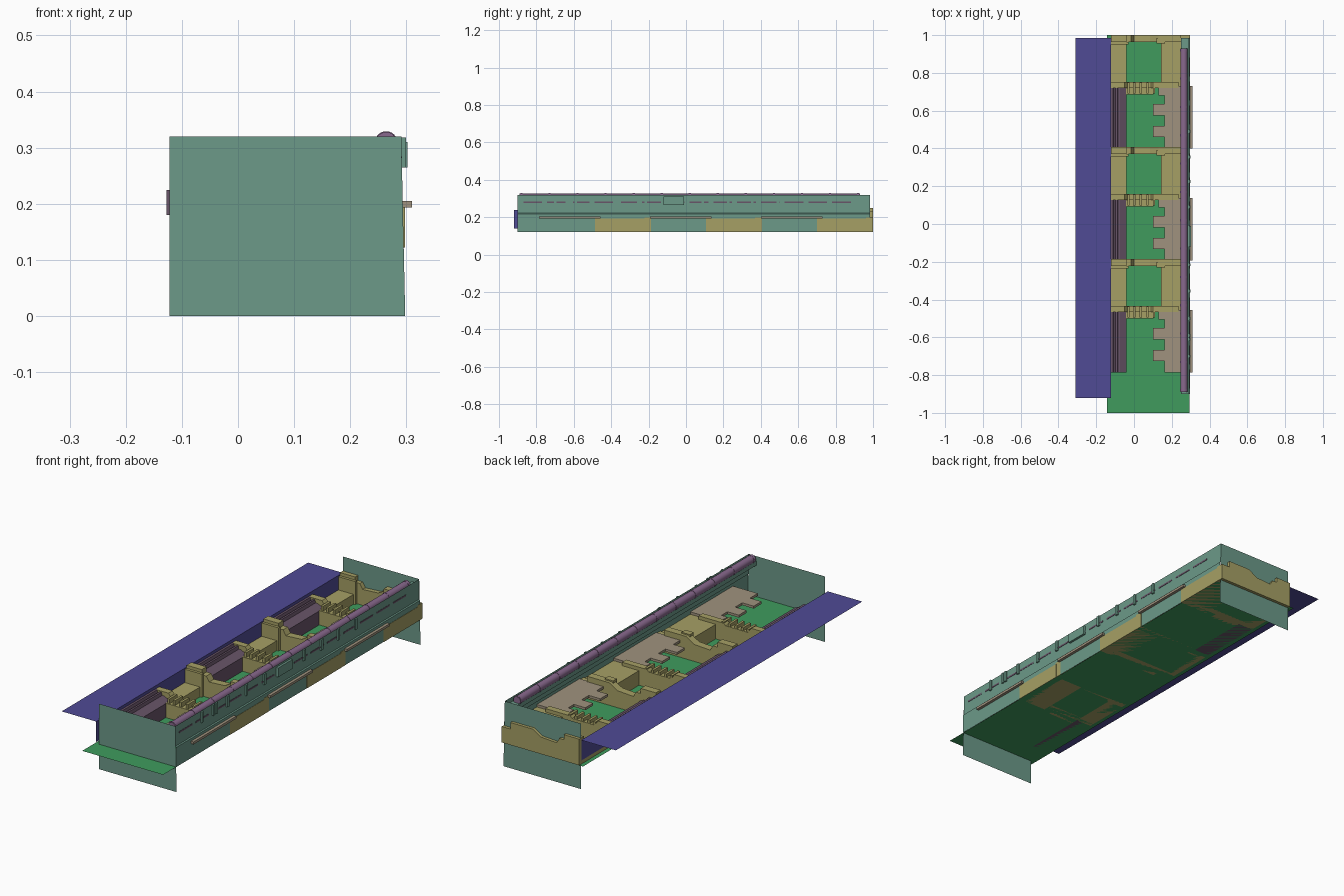
import bpy, math

if "Cube" in bpy.data.objects:
    bpy.data.objects.remove(bpy.data.objects["Cube"])


def mat(name, r, g, b):
    m = bpy.data.materials.new(name)
    m.diffuse_color = (r, g, b, 1)
    m.use_nodes = True
    m.node_tree.nodes["Principled BSDF"].inputs["Base Color"].default_value = m.diffuse_color
    return m


GREEN = mat("green", 0.05, 0.33, 0.11)
TEAL = mat("teal", 0.15, 0.32, 0.25)
BLUE = mat("violet", 0.08, 0.07, 0.30)
YELLOW = mat("yellow", 0.38, 0.35, 0.13)
TAUPE = mat("taupe", 0.35, 0.29, 0.21)
MAUVE = mat("mauve", 0.14, 0.09, 0.14)
PINK = mat("pink", 0.25, 0.14, 0.27)


def mesh(name, verts, faces, m):
    me = bpy.data.meshes.new(name)
    me.from_pydata(verts, [], faces)
    me.materials.append(m)
    ob = bpy.data.objects.new(name, me)
    bpy.context.collection.objects.link(ob)
    return ob


def extrude(name, pts, axis, a, b, m):
    """Prism: pts are (x, z) when axis is 'y', (x, y) when axis is 'z'."""
    n = len(pts)
    if sum(p[0] * q[1] - q[0] * p[1] for p, q in zip(pts, pts[1:] + pts[:1])) < 0:
        pts = pts[::-1]
    if axis == 'y':
        verts = [(p, b, q) for p, q in pts] + [(p, a, q) for p, q in pts]
    else:
        verts = [(p, q, a) for p, q in pts] + [(p, q, b) for p, q in pts]
    faces = [tuple(reversed(range(n))), tuple(range(n, 2 * n))]
    faces += [(i, (i + 1) % n, n + (i + 1) % n, n + i) for i in range(n)]
    return mesh(name, verts, faces, m)


def box(name, x0, x1, y0, y1, z0, z1, m):
    return extrude(name, [(x0, y0), (x1, y0), (x1, y1), (x0, y1)], 'z', z0, z1, m)


def quad(name, a, b, c, d, m):
    return mesh(name, [a, b, c, d], [(0, 1, 2, 3)], m)


F = 0.122           # floor height
Y0, Y1 = -0.9, 0.985

# floor sheet and the two end sheets
quad("floor", (-0.143, -1, F), (0.295, -1, F), (0.295, 1, F), (-0.143, 1, F), GREEN)
for name, y in (("front_end_plate", Y0), ("back_end_plate", Y1)):
    quad(name, (-0.122, y, 0), (0.298, y, 0), (0.291, y, 0.32), (-0.122, y, 0.32), TEAL)

# left sheet: low wall bent outwards into a wide flap
mesh("left_flap", [(x, y, z) for y in (-0.92, Y1)
                   for x, z in ((-0.123, 0.14), (-0.123, 0.24), (-0.31, 0.24))],
     [(0, 3, 4, 1), (1, 4, 5, 2)], BLUE)

# right wall with a small step and an inner ledge carrying the tube
wall = [(0.296, F), (0.296, 0.218), (0.291, 0.222), (0.291, 0.32)]
mesh("right_wall", [(x, y, z) for y in (Y0, Y1) for x, z in wall],
     [(i, i + 4, i + 5, i + 1) for i in range(3)], TEAL)
box("tube_ledge", 0.25, 0.290, Y0, Y1, 0.275, 0.297, TEAL)

# segmented tube
bpy.ops.mesh.primitive_cylinder_add(vertices=24, radius=0.019, depth=1.82,
                                    location=(0.264, 0.02, 0.309),
                                    rotation=(math.pi / 2, 0, 0))
tube = bpy.context.object
tube.name = "tube"
tube.data.materials.append(PINK)
bpy.ops.object.shade_smooth_by_angle()
for i in range(13):
    bpy.ops.mesh.primitive_cylinder_add(vertices=24, radius=0.0203, depth=0.012,
                                        location=(0.264, -0.88 + i * 0.15, 0.309),
                                        rotation=(math.pi / 2, 0, 0))
    ring = bpy.context.object
    ring.name = "tube_ring"
    ring.data.materials.append(PINK)
    bpy.ops.object.shade_smooth_by_angle()

# outer wall clips, central cover and slots
for y in (-0.7, -0.61, -0.59, -0.5, -0.355, -0.215, 0.09, 0.225, 0.355, 0.49):
    box("wall_clip", 0.290, 0.299, y - 0.007, y + 0.007, 0.265, 0.318, TEAL)
box("wall_cover", 0.290, 0.302, -0.12, -0.01, 0.265, 0.31, TEAL)
for i in range(14):
    y = -0.87 + i * 0.127
    box("wall_slot", 0.290, 0.2925, y, y + 0.1, 0.276, 0.284, MAUVE)

# three identical bays along the length
for k in range(3):
    d = (k - 2) * 0.593

    # rear cross wall with a dip in the middle
    profile = [(-0.122, F), (0.297, F), (0.297, 0.2), (0.25, 0.2), (0.25, 0.232),
               (0.13, 0.232), (0.085, 0.205), (0.0, 0.2), (-0.015, 0.225), (-0.04, 0.225),
               (-0.04, 0.25), (-0.122, 0.25)]
    extrude("rear_cross_wall", profile, 'y', 0.963 + d, 1.0 + d, YELLOW)
    box("cross_wall_tab", 0.12, 0.165, 0.955 + d, 0.985 + d, 0.2, 0.238, YELLOW)
    box("cross_wall_step", -0.122, -0.03, 0.95 + d, 0.963 + d, F, 0.235, YELLOW)

    # side blocks beside the open floor
    box("left_block", -0.122, -0.04, 0.74 + d, 0.97 + d, F, 0.17, YELLOW)
    box("right_block", 0.143, 0.2975, 0.70 + d, 0.97 + d, F, 0.193, YELLOW)

    # front cross wall with ribs
    extrude("front_cross_wall", [(-0.122, F), (0.235, F), (0.235, 0.21), (0.10, 0.21),
                                 (0.09, 0.2), (-0.03, 0.2), (-0.05, 0.225), (-0.122, 0.225)],
            'y', 0.72 + d, 0.752 + d, YELLOW)
    box("cross_wall_shelf", -0.042, 0.102, 0.685 + d, 0.72 + d, F, 0.192, YELLOW)
    for x in (-0.035, -0.005, 0.03, 0.065, 0.10):
        box("cross_wall_rib", x, x + 0.012, 0.69 + d, 0.75 + d, 0.19, 0.215, YELLOW)

    # stepped strip on the left
    steps = [(-0.127, 0.18), (-0.127, 0.225), (-0.112, 0.225), (-0.108, 0.212),
             (-0.1, 0.212), (-0.098, 0.22), (-0.088, 0.22), (-0.084, 0.205),
             (-0.075, 0.205), (-0.04, 0.19), (-0.04, F), (-0.12, F), (-0.12, 0.18)]
    extrude("stepped_strip", steps, 'y', 0.4 + d, 0.725 + d, MAUVE)

    # toothed plate poking out through the right wall
    teeth = [(0.31, 0.73), (0.13, 0.73), (0.13, 0.68), (0.162, 0.68), (0.162, 0.635),
             (0.1, 0.635), (0.1, 0.575), (0.162, 0.575), (0.162, 0.52), (0.1, 0.52),
             (0.1, 0.46), (0.162, 0.46), (0.162, 0.4), (0.31, 0.4)]
    extrude("toothed_plate", [(x, y + d) for x, y in teeth], 'z', 0.193, 0.205, TAUPE)
